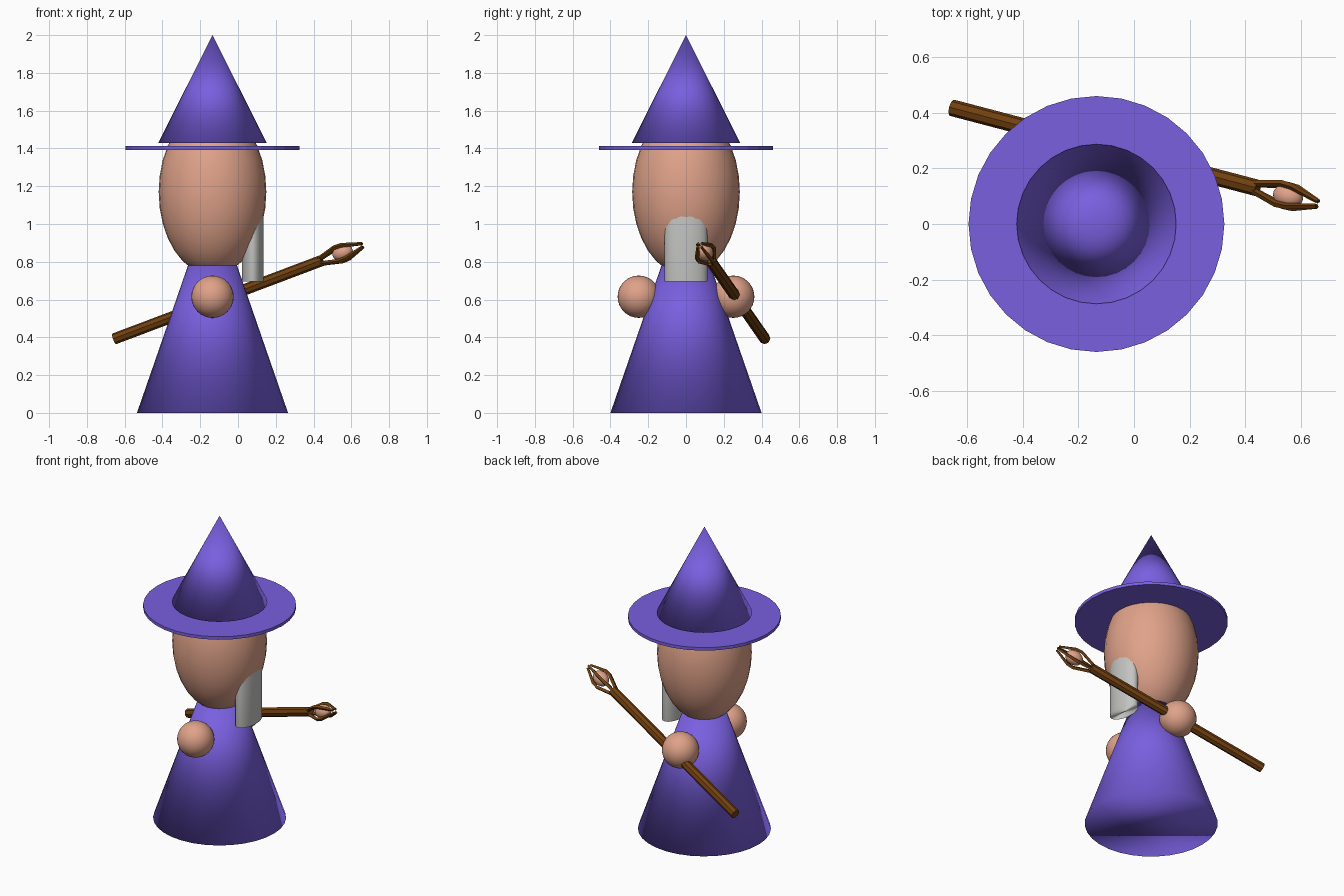
import bpy, math
from mathutils import Vector

if "Cube" in bpy.data.objects:
    bpy.data.objects.remove(bpy.data.objects["Cube"])

CX = -0.135  # body axis


def mat(name, rgb):
    m = bpy.data.materials.new(name)
    m.diffuse_color = (*rgb, 1)
    m.use_nodes = True
    m.node_tree.nodes["Principled BSDF"].inputs["Base Color"].default_value = m.diffuse_color
    return m


PURPLE = mat("purple cloth", (0.19, 0.115, 0.74))
SKIN = mat("skin", (0.74, 0.36, 0.25))
GREY = mat("grey hair", (0.55, 0.55, 0.54))
BROWN = mat("brown wood", (0.165, 0.052, 0.005))


def finish(name, m, smooth=True):
    ob = bpy.context.object
    ob.name = name
    ob.data.materials.append(m)
    for p in ob.data.polygons:
        p.use_smooth = smooth
    return ob


def cone(name, r, z0, z1, m):
    bpy.ops.mesh.primitive_cone_add(vertices=32, radius1=r, radius2=0, depth=z1 - z0,
                                    location=(CX, 0, (z0 + z1) / 2))
    return finish(name, m)


def ball(name, loc, size, m, seg=32, rings=16):
    bpy.ops.mesh.primitive_uv_sphere_add(segments=seg, ring_count=rings, radius=1, location=loc)
    bpy.context.object.scale = size
    return finish(name, m)


# Robe, head and hat
cone("robe", 0.40, 0, 1.155, PURPLE)
ball("head", (CX, 0, 1.17), (0.285, 0.285, 0.44), SKIN)
cone("hat_cone", 0.287, 1.43, 2.0, PURPLE)
bpy.ops.mesh.primitive_cylinder_add(vertices=32, radius=0.46, depth=0.02, location=(CX, 0, 1.402))
finish("hat_brim", PURPLE, False)

# Beard: an oval column whose top is buried in the head
bpy.ops.mesh.primitive_cylinder_add(vertices=32, radius=1, depth=0.40, location=(0.0775, 0, 0.895))
bpy.context.object.scale = (0.0575, 0.113, 1)
finish("beard", GREY)

# Hands
for side, s in (("right", -1), ("left", 1)):
    ball(side + "_hand", (CX, s * 0.25, 0.615), (0.112,) * 3, SKIN)

# Staff shaft
foot, top = Vector((-0.655, 0.418, 0.392)), Vector((0.445, 0.129, 0.807))
axis = (top - foot).normalized()
turn = axis.to_track_quat('Z', 'Y')
bpy.ops.mesh.primitive_cylinder_add(vertices=8, radius=0.03, depth=(top - foot).length,
                                    location=(foot + top) / 2, rotation=turn.to_euler())
finish("staff_shaft", BROWN, False)

# Gem held at the staff head
gem = ball("staff_gem", top + axis * 0.12, (0.044, 0.044, 0.056), SKIN, 16, 10)
gem.rotation_euler = turn.to_euler()

# Four bent prongs around the gem
for i in range(4):
    a = math.pi / 2 * i + math.pi / 4
    cu = bpy.data.curves.new("staff_prong", 'CURVE')
    cu.dimensions = '3D'
    cu.bevel_depth = 0.012
    cu.bevel_resolution = 0
    cu.use_fill_caps = True
    sp = cu.splines.new('POLY')
    path = [(-0.02, 0.016), (0.095, 0.054), (0.135, 0.052), (0.235, 0.013)]
    sp.points.add(len(path) - 1)
    for p, (h, r) in zip(sp.points, path):
        p.co = (*(top + turn @ Vector((r * math.cos(a), r * math.sin(a), h))), 1)
        p.radius = 1 if h < 0.2 else 0.7
    sp.use_smooth = False
    cu.materials.append(BROWN)
    ob = bpy.data.objects.new(f"staff_prong_{i + 1}", cu)
    bpy.context.collection.objects.link(ob)
